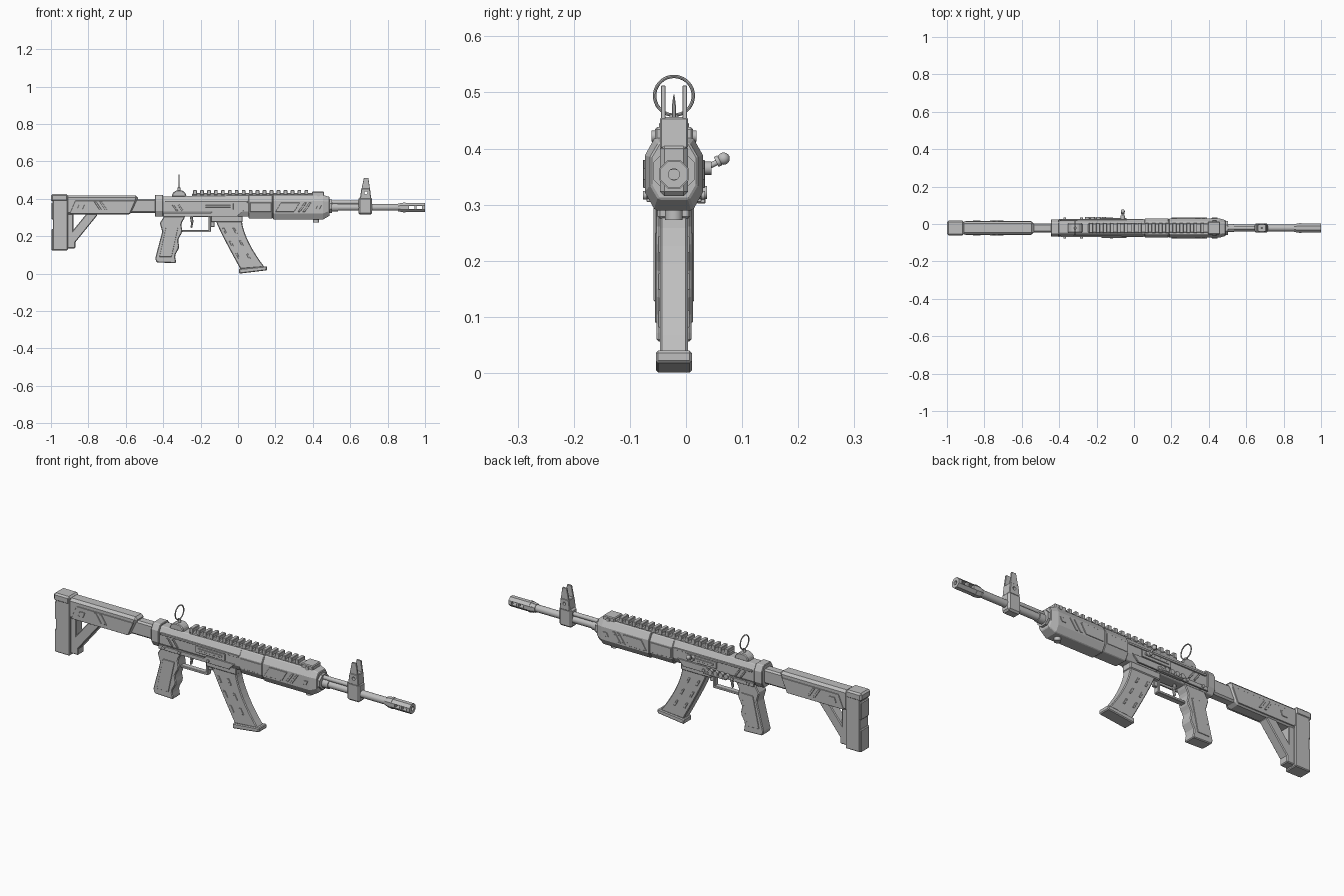
import bpy, bmesh, math
from mathutils import Matrix, Vector

if "Cube" in bpy.data.objects:
    bpy.data.objects.remove(bpy.data.objects["Cube"], do_unlink=True)

# Shared heights, widths and edge softness
MIDDLE = -0.0215
BORE, BELLY, ROOF = 0.354, 0.305, 0.418
BODY, SLIM, PLATE = 0.045, 0.025, 0.003
FINE, SOFT, ROUND = 0.002, 0.004, 0.008

grey = bpy.data.materials.new("plain grey")
grey.use_nodes = True
colour = (0.52, 0.52, 0.52, 1)
grey.diffuse_color = colour
grey.node_tree.nodes["Principled BSDF"].inputs["Base Color"].default_value = colour


def finish(name, mesh_data, bevel=0, smooth=False):
    bmesh.ops.recalc_face_normals(mesh_data, faces=mesh_data.faces)
    mesh = bpy.data.meshes.new(name)
    mesh_data.to_mesh(mesh)
    mesh_data.free()
    part = bpy.data.objects.new(name, mesh)
    bpy.context.collection.objects.link(part)
    mesh.materials.append(grey)
    if bevel:
        modifier = part.modifiers.new("bevel", 'BEVEL')
        modifier.width, modifier.segments, modifier.limit_method = bevel, 1, 'ANGLE'
    if smooth:
        bpy.ops.object.select_all(action='DESELECT')
        bpy.context.view_layer.objects.active = part
        part.select_set(True)
        bpy.ops.object.shade_smooth_by_angle(angle=math.radians(35))
    return part


def profile(name, points, half, bevel=SOFT, y=MIDDLE):
    """Side profile of (x, z) points extruded across the width."""
    mesh_data = bmesh.new()
    face = mesh_data.faces.new([mesh_data.verts.new((x, y - half, z)) for x, z in points])
    extruded = bmesh.ops.extrude_face_region(mesh_data, geom=[face])
    moved = [item for item in extruded["geom"] if isinstance(item, bmesh.types.BMVert)]
    bmesh.ops.translate(mesh_data, verts=moved, vec=(0, half + half, 0))
    return finish(name, mesh_data, bevel)


def slanted(back, front, low, high, lean=0):
    return [(back, low), (front, low), (front + lean, high), (back + lean, high)]


def block(name, back, front, low, high, half, bevel=SOFT, y=MIDDLE):
    return profile(name, slanted(back, front, low, high), half, bevel, y)


def beam(name, start, end, thickness, half):
    """Straight bar between two (x, z) points."""
    start, end = Vector(start), Vector(end)
    across = (end - start).orthogonal().normalized() * thickness / 2
    return profile(name, [start + across, end + across, end - across, start - across], half)


def rod(name, start, end, radius, tip=None, sides=16):
    start, end = Vector(start), Vector(end)
    turn = (end - start).to_track_quat('Z', 'Y').to_matrix().to_4x4()
    spin = Matrix.Rotation(math.pi / sides, 4, 'Z')
    mesh_data = bmesh.new()
    bmesh.ops.create_cone(mesh_data, cap_ends=True, segments=sides, radius1=radius,
                          radius2=tip or radius, depth=(end - start).length,
                          matrix=Matrix.Translation((start + end) / 2) @ turn @ spin)
    return finish(name, mesh_data, smooth=sides > 8)


def tube(name, back, front, radius, z=BORE, **options):
    return rod(name, (back, MIDDLE, z), (front, MIDDLE, z), radius, **options)


def shell(name, sections, bevel=PLATE):
    """Chamfered eight-sided sections (x, half width, low, high) joined along x."""
    mesh_data, rings = bmesh.new(), []
    for x, wide, low, high in sections:
        narrow, rise = wide * 0.65, (high - low) / 4
        side = [(narrow, low), (wide, low + rise), (wide, high - rise), (narrow, high)]
        outline = side + [(-y, z) for y, z in reversed(side)]
        rings.append([mesh_data.verts.new((x, MIDDLE + y, z)) for y, z in outline])
    for first, second in zip(rings, rings[1:]):
        for i in range(len(first)):
            mesh_data.faces.new((first[i], first[i - 1], second[i - 1], second[i]))
    mesh_data.faces.new(rings[0])
    mesh_data.faces.new(rings[-1])
    return finish(name, mesh_data, bevel)


def paired(name, points, offset, thick=PLATE):
    """The same thin plate on the left and right sides."""
    for side, sign in (("left", 1), ("right", -1)):
        profile(f"{side}_{name}", points, thick, FINE / 2, MIDDLE + sign * offset)


def cut(target, cutter):
    cutter.hide_render = True
    cutter.hide_set(True)
    modifier = target.modifiers.new("cut", 'BOOLEAN')
    modifier.object, modifier.solver = cutter, 'EXACT'


# Shoulder stock
block("butt_body", -0.99, -0.91, 0.125, ROOF, 0.036)
block("butt_cap", -1, -0.91, 0.385, 0.425, 0.039, ROUND)
block("butt_plate_upper", -0.997, -0.97, 0.29, 0.38, 0.034)
block("butt_plate_lower", -0.997, -0.97, 0.125, 0.24, 0.034)
profile("stock_arm", [(-0.92, 0.315), (-0.575, 0.315), (-0.535, 0.4), (-0.535, ROOF), (-0.92, ROOF)],
        0.035, ROUND + SOFT)
paired("stock_shell", slanted(-0.9, -0.58, 0.32, 0.39, lean=0.03), 0.035)
beam("stock_strut", (-0.9, 0.17), (-0.77, 0.33), 0.05, SLIM)
block("strut_foot", -0.92, -0.87, 0.135, 0.2, SLIM)
block("strut_rear", -0.92, -0.88, 0.15, 0.33, SLIM)
for x in (-0.74, -0.71):
    paired("stock_stripe", slanted(x, x + 0.012, 0.34, 0.385, lean=-0.03), 0.038)
paired("stock_latch", slanted(-0.86, -0.83, 0.345, 0.37, lean=0.01), 0.038)
block("stock_tube", -0.6, -0.43, 0.325, 0.4, SLIM, ROUND)

# Receiver
shell("receiver", [(-0.44, BODY - SOFT, BELLY, 0.412), (0.06, BODY, BELLY, ROOF)])
shell("rear_collar", [(-0.445, BODY, BELLY, 0.42), (-0.4, BODY + FINE, BELLY, 0.42)])
paired("cover_rail", slanted(-0.39, 0.05, 0.378, 0.388), BODY, SOFT)
paired("lower_step", slanted(-0.4, 0, BELLY, 0.325), BODY, SOFT)
paired("lower_wedge", slanted(-0.16, 0, 0.31, 0.338, lean=0.03), BODY, SOFT)
paired("port_frame", slanted(-0.19, -0.025, 0.342, 0.376), BODY, SOFT)
paired("port_bolt", slanted(-0.175, -0.04, 0.355, 0.366), BODY + SOFT, SOFT)
for x in (-0.33, -0.3):
    paired("receiver_stripe", slanted(x, x + 0.01, 0.335, 0.37, lean=-0.025), BODY)
for x in (-0.37, -0.28, -0.12):
    rod("receiver_pin", (x, MIDDLE - 0.055, 0.317), (x, MIDDLE + 0.055, 0.317), ROUND, sides=12)

# Selector and charging handle on the left side
for i in range(4):
    x = -0.25 + 0.03 * i
    rod("selector_knob", (x, 0.02, 0.322), (x, 0.037, 0.322), 0.012, sides=12)
block("selector_lever", -0.25, -0.12, 0.302, 0.312, ROUND, FINE, y=0.027)
handle = -0.06
rod("handle_base", (handle, 0.01, 0.365), (handle, 0.045, 0.365), 0.012)
rod("handle_stem", (handle, 0.035, 0.365), (handle, 0.066, 0.381), 0.005)
rod("handle_neck", (handle, 0.054, 0.376), (handle, 0.06, 0.379), 0.01)
ball = bmesh.new()
bmesh.ops.create_uvsphere(ball, u_segments=12, v_segments=8, radius=0.011,
                          matrix=Matrix.Translation((handle, 0.067, 0.382)))
finish("handle_ball", ball, smooth=True)

# Handguard
shell("handguard_rear", [(x, 0.05, 0.295, ROOF) for x in (0.056, 0.186)])
shell("handguard_front", [(0.188, 0.052, 0.29, 0.42), (0.455, 0.052, 0.29, 0.42), (0.49, 0.042, 0.31, 0.41)])
tube("handguard_nose", 0.48, 0.502, 0.04, z=0.36, sides=8)
paired("handguard_rear_panel", slanted(0.065, 0.178, 0.33, 0.38), 0.049)
paired("handguard_panel", slanted(0.2, 0.3, 0.33, 0.38, lean=0.03), 0.052)
for x in (0.32, 0.345):
    paired("handguard_stripe", slanted(x, x + 0.012, 0.33, 0.38, lean=0.035), 0.052)
paired("handguard_tab", slanted(0.415, 0.437, 0.345, 0.365, lean=0.01), 0.052)
rod("handguard_foot", (0.418, MIDDLE, 0.273), (0.418, MIDDLE, 0.3), 0.016)

# Top rail with teeth
block("rail_base", -0.245, 0.46, 0.41, 0.43, SLIM)
for i in range(17):
    x = -0.24 + i * 0.0372
    block("rail_tooth", x, x + 0.02, 0.42, 0.446, SLIM + FINE, FINE)
block("rail_end_block", 0.395, 0.46, 0.41, 0.438, 0.034)
rod("rail_end_screw", (0.43, MIDDLE - 0.04, 0.422), (0.43, MIDDLE + 0.04, 0.422), 0.01)

# Rear ring sight
sight = -0.315
profile("rear_sight_base", [(sight - 0.04, 0.41), (sight + 0.04, 0.41), (sight + 0.035, 0.43),
                            (sight + 0.017, 0.445), (sight - 0.017, 0.445), (sight - 0.035, 0.43)], SLIM)
rod("rear_sight_post", (sight, MIDDLE, 0.44), (sight, MIDDLE, 0.461), ROUND)
bpy.ops.mesh.primitive_torus_add(location=(sight, MIDDLE, 0.494), rotation=(0, math.pi / 2, 0),
                                 major_radius=0.0345, minor_radius=PLATE, major_segments=36, minor_segments=8)
ring = bpy.context.object
ring.name = "rear_sight_ring"
ring.data.materials.append(grey)
bpy.ops.object.shade_smooth_by_angle()

# Barrel, gas tube and vented muzzle
tube("barrel", 0.48, 0.9, 0.018)
tube("gas_tube", 0.48, 0.66, 0.011, z=0.381)
tube("barrel_sleeve", 0.5, 0.535, 0.023)
tube("muzzle_collar", 0.855, 0.875, 0.022, tip=0.026, sides=8)
muzzle = tube("muzzle", 0.87, 1, 0.026, sides=8)
tube("muzzle_lip", 0.883, 0.895, 0.028, sides=8)
cut(muzzle, tube("bore_cutter", 0.94, 1.1, 0.01))
for x in (0.915, 0.955):
    cut(muzzle, block("vent_cutter", x, x + 0.028, BORE - ROUND, BORE + ROUND, BODY, bevel=0))

# Front sight
block("front_sight_block", 0.645, 0.716, 0.315, 0.408, SLIM, ROUND)
base = profile("front_sight_base", [(0.652, 0.4), (0.712, 0.4), (0.706, 0.456), (0.66, 0.456)], SLIM, PLATE)
post = 0.684
cut(base, rod("sight_hole_cutter", (post, -BODY * 2, 0.432), (post, BODY, 0.432), ROUND))
prong = [(post - 0.024, 0.45), (post + 0.022, 0.45), (post + 0.013, 0.512), (post - 0.011, 0.512)]
paired("front_sight_prong", prong, 0.019, SOFT)
rod("front_sight_pin", (post, MIDDLE, 0.45), (post, MIDDLE, 0.475), SOFT, sides=8)
rod("front_sight_tip", (post, MIDDLE, 0.475), (post, MIDDLE, 0.496), SOFT, tip=FINE / 2, sides=8)

# Pistol grip with a wavy finger edge
steps = [i / 16 for i in range(17)]
finger_edge = [(-0.288 - 0.05 * t + 0.006 * math.cos(6 * math.pi * t), 0.308 - 0.252 * t) for t in steps]
palm_edge = [(-0.435, 0.06), (-0.443, 0.08), (-0.405, 0.225), (-0.418, 0.27), (-0.395, 0.308)]
profile("pistol_grip", finger_edge + palm_edge, 0.031, SOFT)
paired("grip_panel", slanted(-0.42, -0.355, 0.09, 0.25, lean=0.035), 0.031)

# Trigger and guard
block("guard_bar", -0.3, -0.146, 0.222, 0.234, 0.014, FINE)
block("guard_post", -0.157, -0.145, 0.225, BELLY, 0.014, FINE)
beam("trigger_upper", (-0.25, BELLY), (-0.244, 0.27), 0.015, ROUND)
beam("trigger_lower", (-0.244, 0.275), (-0.25, 0.245), 0.01, ROUND)

# Curved magazine
block("magazine_well", -0.145, 0.025, 0.275, 0.31, 0.029)
block("magazine_catch", -0.15, -0.125, 0.25, BELLY, ROUND, FINE)
steps = [i / 8 for i in range(9)]
front_edge = [(0.02 + 0.122 * t ** 1.6, 0.29 - 0.255 * t) for t in steps]
back_edge = [(-0.122 + 0.135 * t ** 1.1, 0.29 - 0.265 * t) for t in steps]
profile("magazine", front_edge + back_edge[::-1], SLIM, SOFT)
profile("magazine_floor", [(0.006, 0), (0.155, 0.018), (0.155, 0.04), (0.005, 0.026)], 0.032)
for i in range(2, 7, 2):
    x, z = back_edge[i]
    for shift in (0.025, 0.08):
        paired("magazine_rib", slanted(x + shift, x + shift + 0.01, z - 0.01, z + 0.02, lean=-0.016), SLIM)
